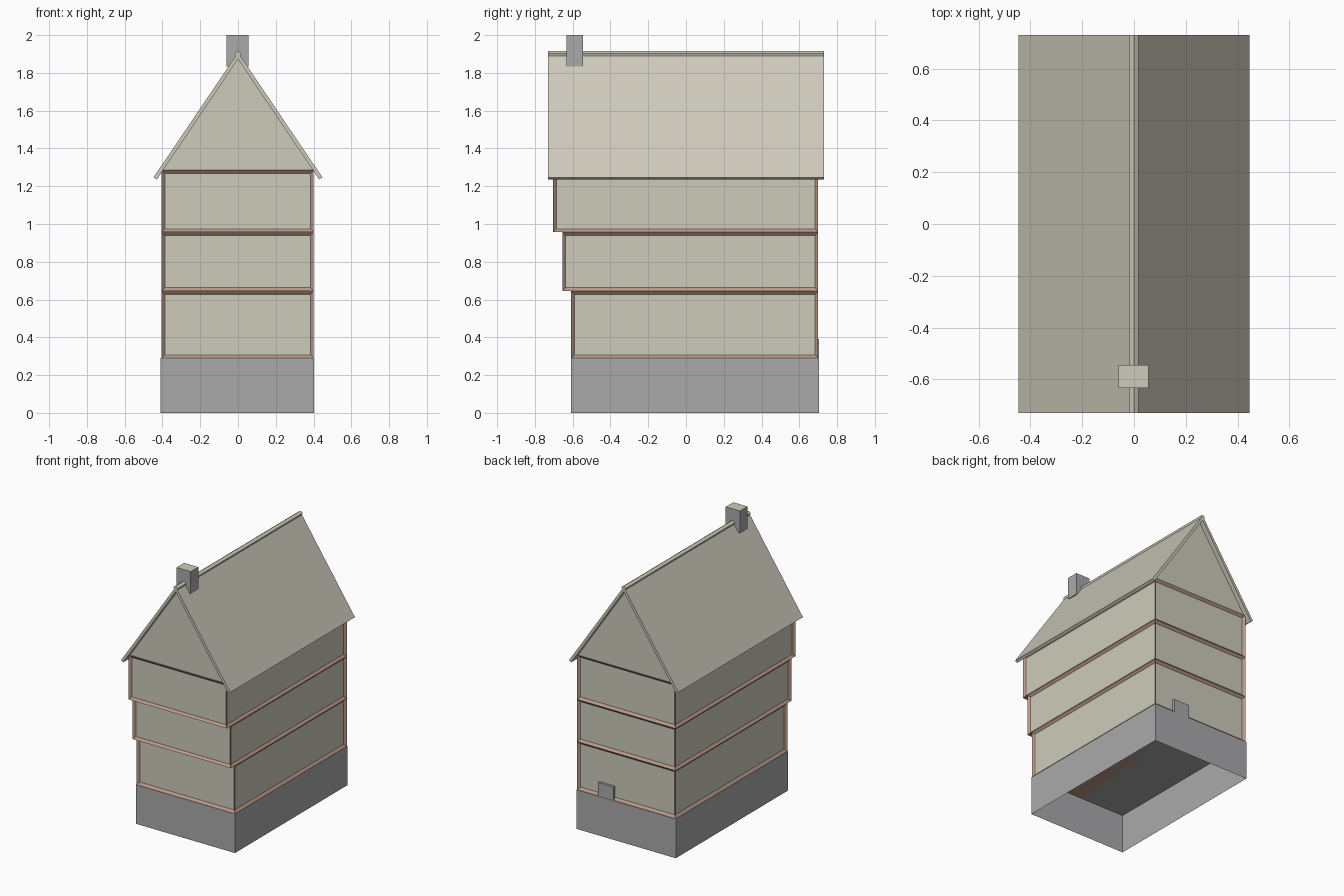
import bpy
import bmesh

if "Cube" in bpy.data.objects:
    bpy.data.objects.remove(bpy.data.objects["Cube"], do_unlink=True)


def material(name, rgb):
    m = bpy.data.materials.new(name)
    m.use_nodes = True
    m.diffuse_color = (*rgb, 1)
    bsdf = next(n for n in m.node_tree.nodes if n.type == "BSDF_PRINCIPLED")
    bsdf.inputs["Base Color"].default_value = (*rgb, 1)
    bsdf.inputs["Roughness"].default_value = 0.9
    return m


plaster = material("cream plaster", (0.61, 0.60, 0.50))
timber = material("red brown timber", (0.49, 0.32, 0.25))
stone = material("grey stone", (0.40, 0.40, 0.41))
tiles = material("pale roof", (0.61, 0.58, 0.49))


def finish(name, bm, *mats):
    bmesh.ops.recalc_face_normals(bm, faces=bm.faces)
    mesh = bpy.data.meshes.new(name)
    bm.to_mesh(mesh)
    bm.free()
    for m in mats:
        mesh.materials.append(m)
    obj = bpy.data.objects.new(name, mesh)
    bpy.context.collection.objects.link(obj)
    return obj


def box(x, y, z):
    bm = bmesh.new()
    bmesh.ops.create_cube(bm, size=1)
    for v in bm.verts:
        v.co = [r[0] if c < 0 else r[1] for c, r in zip(v.co, (x, y, z))]
    bm.normal_update()
    return bm


def prism(name, profile, y0, y1, mat):
    """Extrude an x-z outline along y."""
    bm = bmesh.new()
    face = bm.faces.new([bm.verts.new((x, y0, z)) for x, z in profile])
    ext = bmesh.ops.extrude_face_region(bm, geom=[face])["geom"]
    for v in ext:
        if isinstance(v, bmesh.types.BMVert):
            v.co.y = y1
    return finish(name, bm, mat)


# Stone plinth, open underneath
bm = box((-0.41, 0.402), (-0.61, 0.705), (0, 0.29))
bmesh.ops.delete(bm, geom=[f for f in bm.faces if f.normal.z < -0.5],
                 context="FACES_ONLY")
plinth = finish("plinth", bm, stone)

# Storeys stepping out at the front, each with framed recessed panels
for name, front, z0, z1 in (("lower_storey", -0.608, 0.29, 0.645),
                            ("middle_storey", -0.655, 0.645, 0.957),
                            ("upper_storey", -0.703, 0.957, 1.285)):
    bm = box((-0.405, 0.401), (front, 0.7), (z0, z1))
    panels = [f for f in bm.faces if abs(f.normal.z) < 0.5]
    bmesh.ops.inset_individual(bm, faces=panels, thickness=0.025, depth=-0.015)
    for f in bm.faces:
        f.material_index = 1
    for f in panels:
        f.material_index = 0
    finish(name, bm, plaster, timber)

# Stone block low on the back wall
finish("back_step", box((0.1, 0.23), (0.62, 0.703), (0.29, 0.39)), stone)

# Gable walls filling the roof space
prism("gable", [(-0.4, 1.283), (0.4, 1.283), (0, 1.883)], -0.695, 0.695, plaster)

# Two roof slabs with overhanging eaves, and the ridge cap
for side, s in (("left", 1), ("right", -1)):
    prism(side + "_roof_slab",
          [(0, 1.873), (s * 0.43, 1.235), (s * 0.447, 1.247), (0, 1.908)],
          -0.73, 0.73, tiles)
prism("ridge_cap", [(-0.012, 1.885), (0.012, 1.885), (0.018, 1.903),
                    (0, 1.915), (-0.018, 1.903)], -0.73, 0.73, plaster)

# Chimney near the front with a pale top
bm = box((-0.06, 0.056), (-0.633, -0.545), (1.835, 2))
for f in bm.faces:
    f.material_index = int(f.normal.z > 0.5)
finish("chimney", bm, stone, plaster)
